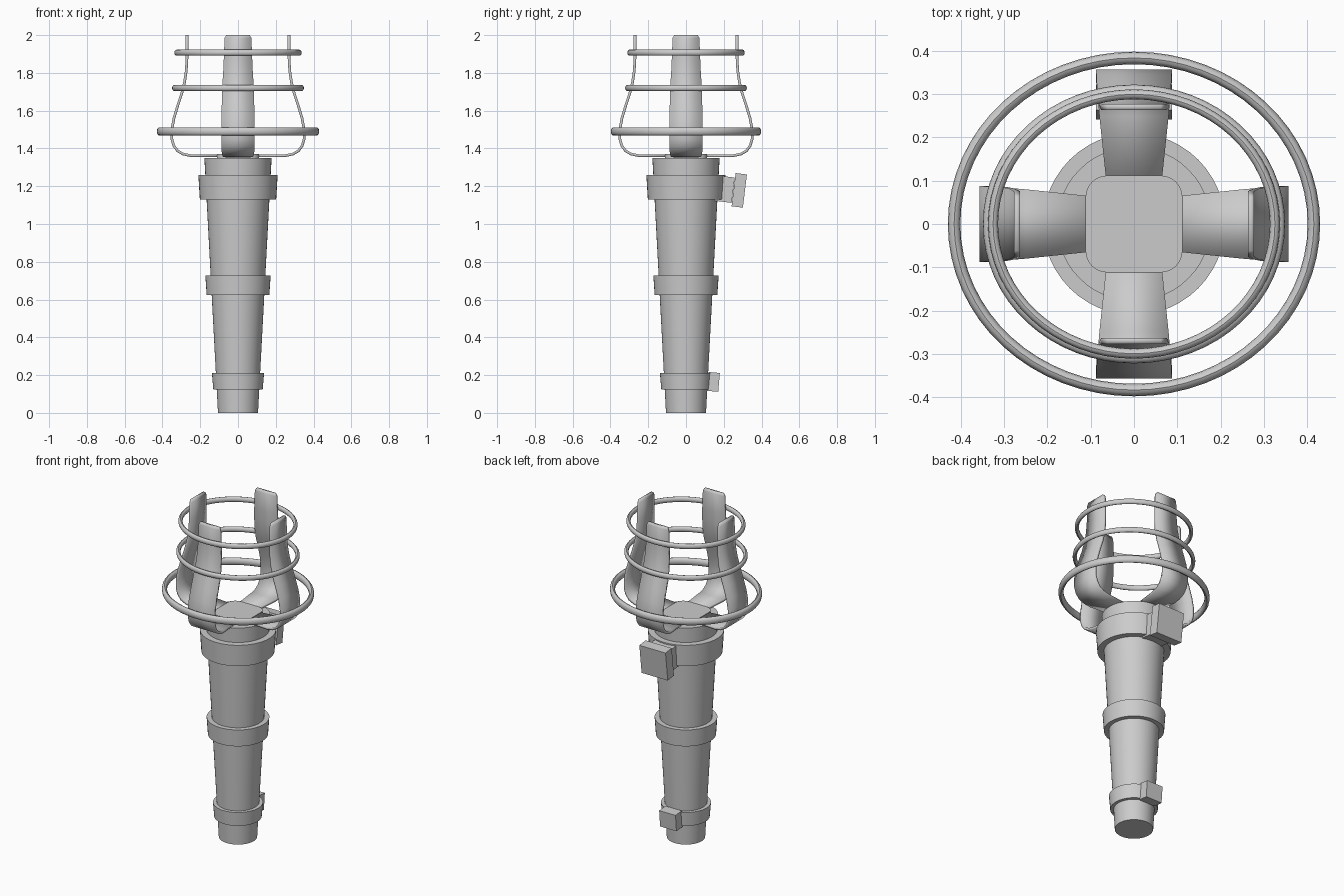
import bpy, bmesh, math
from mathutils import Matrix

cube = bpy.data.objects.get("Cube")
if cube:
    bpy.data.objects.remove(cube, do_unlink=True)

GREY = (0.6, 0.6, 0.6, 1)
metal = bpy.data.materials.new("plain grey")
metal.use_nodes = True
metal.diffuse_color = GREY
metal.node_tree.nodes["Principled BSDF"].inputs["Base Color"].default_value = GREY


def finish(bm, name):
    bmesh.ops.recalc_face_normals(bm, faces=bm.faces)
    mesh = bpy.data.meshes.new(name)
    bm.to_mesh(mesh)
    bm.free()
    mesh.materials.append(metal)
    obj = bpy.data.objects.new(name, mesh)
    bpy.context.collection.objects.link(obj)
    bpy.ops.object.select_all(action='DESELECT')
    obj.select_set(True)
    bpy.context.view_layer.objects.active = obj
    bpy.ops.object.shade_smooth_by_angle(angle=math.radians(35))
    return obj


def tapered_cylinder(name, z0, z1, r0, r1):
    bm = bmesh.new()
    bmesh.ops.create_cone(bm, cap_ends=True, segments=48, radius1=r0, radius2=r1,
                          depth=z1 - z0, matrix=Matrix.Translation((0, 0, (z0 + z1) / 2)))
    finish(bm, name)


def block(name, size, centre, tilt):
    bm = bmesh.new()
    matrix = (Matrix.Translation(centre) @ Matrix.Rotation(math.radians(tilt), 4, 'X')
              @ Matrix.Diagonal((*size, 1)))
    bmesh.ops.create_cube(bm, size=1, matrix=matrix)
    finish(bm, name)


def oval_ring(name, z, rx, ry, tube, tube_z):
    # rx and ry are the outer radii; the tube is a little taller than wide
    bm = bmesh.new()
    n, m = 64, 12
    loops = []
    for i in range(n):
        a = math.tau * i / n
        loop = []
        for j in range(m):
            b = math.tau * j / m
            off = tube * (math.cos(b) - 1)
            loop.append(bm.verts.new(((rx + off) * math.cos(a), (ry + off) * math.sin(a),
                                      z + tube_z * math.sin(b))))
        loops.append(loop)
    for i in range(n):
        p, q = loops[i], loops[(i + 1) % n]
        for j in range(m):
            k = (j + 1) % m
            bm.faces.new((p[j], q[j], q[k], p[k]))
    finish(bm, name)


# Tapered handle and its three collars
tapered_cylinder("handle", 0, 1.35, 0.106, 0.178)
tapered_cylinder("lower_collar", 0.125, 0.21, 0.131, 0.138)
tapered_cylinder("middle_collar", 0.625, 0.728, 0.166, 0.173)
tapered_cylinder("upper_collar", 1.13, 1.26, 0.202, 0.21)

# Blocks on the back of the collars
block("upper_block_mount", (0.14, 0.1, 0.135), (0, 0.2, 1.185), -7)
block("upper_block", (0.176, 0.06, 0.177), (0, 0.282, 1.178), -7)
block("lower_block", (0.11, 0.06, 0.1), (0, 0.145, 0.164), -5)

# Rounded square plate on the handle top
bm = bmesh.new()
bmesh.ops.create_cube(bm, size=1, matrix=Matrix.Translation((0, 0, 1.357))
                      @ Matrix.Diagonal((0.224, 0.224, 0.026, 1)))
upright = [e for e in bm.edges if abs(e.verts[0].co.z - e.verts[1].co.z) > 0.01]
bmesh.ops.bevel(bm, geom=upright, offset=0.05, segments=6, affect='EDGES', profile=0.5)
finish(bm, "top_plate")

# Four bent prongs: radius, height, half width along the strip
PATH = [(0.08, 1.36, 0.062), (0.25, 1.362, 0.08), (0.29, 1.37, 0.083),
        (0.32, 1.387, 0.086), (0.34, 1.415, 0.088), (0.35, 1.45, 0.088),
        (0.35, 1.5, 0.088), (0.339, 1.56, 0.087), (0.318, 1.63, 0.086),
        (0.298, 1.69, 0.085), (0.283, 1.75, 0.082), (0.274, 1.81, 0.078),
        (0.27, 1.88, 0.075), (0.27, 1.985, 0.071), (0.27, 2.0, 0.062)]
for name, turn in (("left", 0), ("back", 90), ("right", 180), ("front", 270)):
    bm = bmesh.new()
    rows = [[bm.verts.new((r, s * w, z)) for s in (-1, 1)] for r, z, w in PATH]
    for p, q in zip(rows, rows[1:]):
        bm.faces.new((p[0], q[0], q[1], p[1]))
    bmesh.ops.rotate(bm, verts=bm.verts, cent=(0, 0, 0),
                     matrix=Matrix.Rotation(math.radians(turn), 3, 'Z'))
    prong = finish(bm, name + "_prong")
    solid = prong.modifiers.new("thickness", 'SOLIDIFY')
    solid.thickness = 0.014
    solid.offset = 0

# Oval hoops around the prongs
oval_ring("lower_hoop", 1.49, 0.43, 0.398, 0.0145, 0.022)
oval_ring("middle_hoop", 1.72, 0.349, 0.322, 0.0115, 0.016)
oval_ring("upper_hoop", 1.907, 0.337, 0.311, 0.0115, 0.016)
